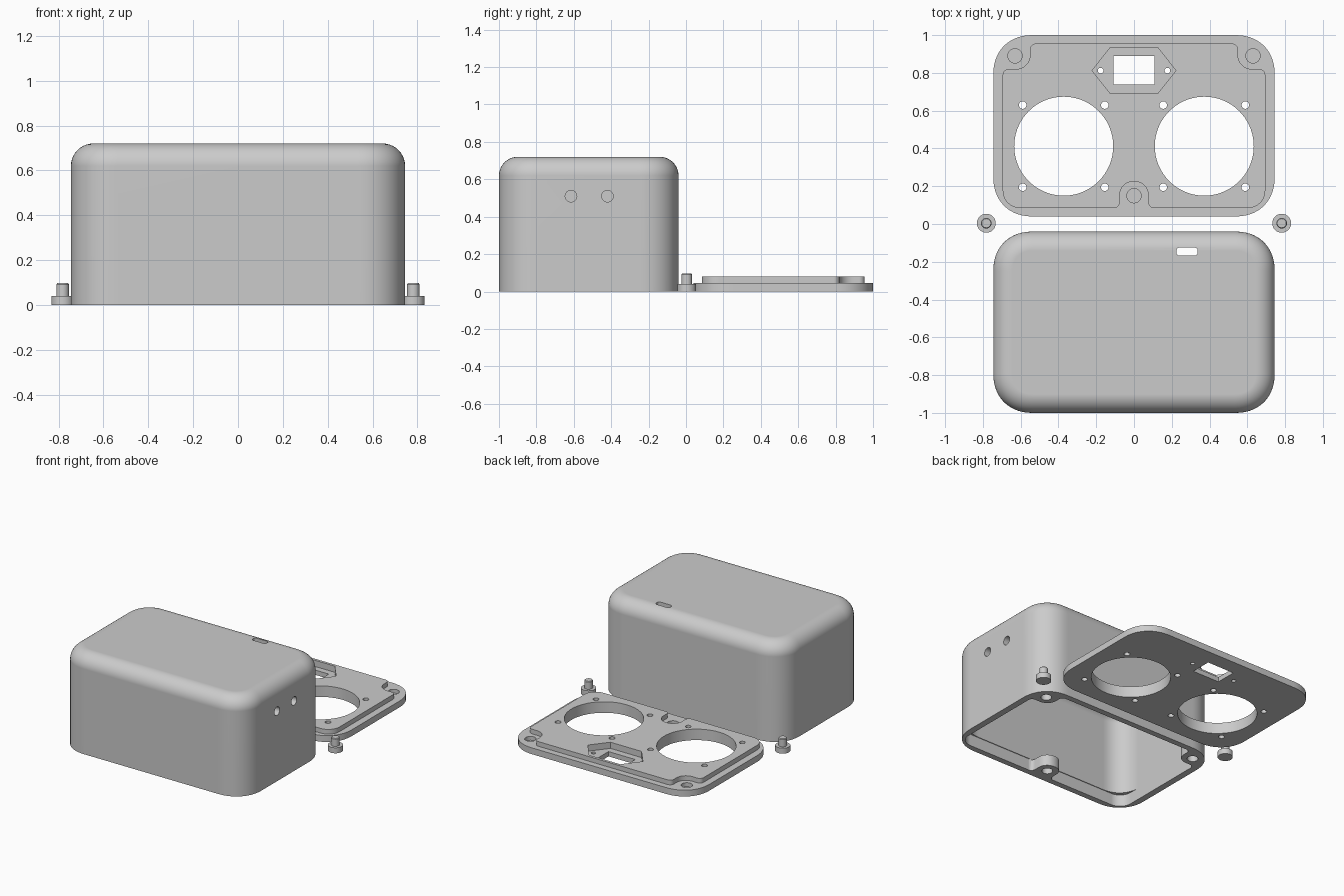
import bpy, bmesh, math
from mathutils import Vector

if "Cube" in bpy.data.objects:
    bpy.data.objects.remove(bpy.data.objects["Cube"])

grey = bpy.data.materials.new("plain_grey")
grey.diffuse_color = (0.6, 0.6, 0.6, 1)
grey.use_nodes = True
grey.node_tree.nodes["Principled BSDF"].inputs["Base Color"].default_value = grey.diffuse_color


def loft(name, rings):
    """Solid through a stack of (outline, z) rings with equal point counts."""
    bm = bmesh.new()
    loops = [[bm.verts.new((x, y, z)) for x, y in pts] for pts, z in rings]
    n = len(loops[0])
    bm.faces.new(loops[0][::-1])
    bm.faces.new(loops[-1])
    for a, b in zip(loops, loops[1:]):
        for i in range(n):
            j = (i + 1) % n
            bm.faces.new((a[i], a[j], b[j], b[i]))
    bmesh.ops.recalc_face_normals(bm, faces=bm.faces)
    mesh = bpy.data.meshes.new(name)
    bm.to_mesh(mesh)
    bm.free()
    mesh.materials.append(grey)
    ob = bpy.data.objects.new(name, mesh)
    bpy.context.collection.objects.link(ob)
    return ob


def prism(name, pts, z0, z1):
    return loft(name, [(pts, z0), (pts, z1)])


def circle(x, y, r, n=32):
    return [(x + r * math.cos(2 * math.pi * i / n), y + r * math.sin(2 * math.pi * i / n))
            for i in range(n)]


def rect(x0, x1, y0, y1):
    return [(x0, y0), (x1, y0), (x1, y1), (x0, y1)]


def rounded(corners, seg=8):
    """Round the right-angled corners of a polygon given as (x, y, radius)."""
    out = []
    for i, (x, y, r) in enumerate(corners):
        p = Vector((x, y))
        u = (Vector(corners[i - 1][:2]) - p).normalized()
        v = (Vector(corners[(i + 1) % len(corners)][:2]) - p).normalized()
        for k in range(seg + 1):
            a = math.pi / 2 * k / seg
            q = p + (u + v) * r - v * r * math.cos(a) - u * r * math.sin(a)
            out.append((q.x, q.y))
    return out


def body_outline(cy, inset=0.0, seg=14):
    """Case footprint with soft corners."""
    hx, hy, r, e = 0.745 - inset, 0.48 - inset, 0.21 - inset, 2 / 2.2
    out = []
    for sx, sy, flip in ((1, 1, 0), (-1, 1, 1), (-1, -1, 0), (1, -1, 1)):
        for k in range(seg + 1):
            a = math.pi / 2 * ((seg - k) if flip else k) / seg
            c, s = max(math.cos(a), 0) ** e, max(math.sin(a), 0) ** e
            out.append((sx * (hx - r + r * c), cy + sy * (hy - r + r * s)))
    return out


def domed(name, cy, inset, z0, z1, r, seg=10):
    """Footprint raised to z1 with a rounded top edge."""
    rings = [(body_outline(cy, inset), z0)]
    for k in range(seg + 1):
        a = math.pi / 2 * k / seg
        rings.append((body_outline(cy, inset + r * (1 - math.cos(a))), z1 - r + r * math.sin(a)))
    return loft(name, rings)


def combine(ob, others, op="DIFFERENCE"):
    for other in others:
        m = ob.modifiers.new("cut", "BOOLEAN")
        m.operation, m.object, m.solver = op, other, "EXACT"
        bpy.context.view_layer.objects.active = ob
        bpy.ops.object.modifier_apply(modifier=m.name)
        bpy.data.objects.remove(other)


def finish(ob):
    bpy.ops.object.select_all(action="DESELECT")
    ob.select_set(True)
    bpy.context.view_layer.objects.active = ob
    bpy.ops.object.shade_smooth_by_angle(angle=math.radians(30))
    m = ob.modifiers.new("even_shading", "WEIGHTED_NORMAL")
    m.keep_sharp = True


def lip_outline(dy=0.0, g=0.0):
    """Locating lip outline with notches for three bosses; g grows it outward."""
    x, y0, y1 = 0.695 + g, 0.085 - g, 0.955 + g
    half = [(0.075, 0.225, 0.07), (0.075, y0, 0.03), (x, y0, 0.09),
            (x, 0.82, 0.03), (0.55, 0.82, 0.075), (0.55, y1, 0.03)]
    full = half + [(-a, b, r) for a, b, r in half[::-1]]
    return rounded([(a, b + dy, r) for a, b, r in full])


SHIFT = -1.04                      # from panel to shell
CASE_Y = 0.52
bosses = [(-0.63, 0.89), (0.63, 0.89), (0, 0.15)]

# Hollow shell, open below, with three short bosses inside the rim
shell = domed("enclosure_shell", CASE_Y + SHIFT, 0, 0, 0.72, 0.1)
cuts = [domed("cavity", CASE_Y + SHIFT, 0.047, 0.08, 0.67, 0.06),
        prism("rim_opening", lip_outline(SHIFT, 0.003), -0.02, 0.085)]
cuts += [prism("boss_hole", circle(x, y + SHIFT, 0.036), -0.02, 0.12) for x, y in bosses]
# Slot in the roof
slot = [(x, y, 0.015) for x, y in rect(0.225, 0.337, -0.167, -0.125)]
cuts.append(prism("roof_slot", rounded(slot, 5), 0.6, 0.8))
# Two cable holes in the right wall
for y in (-0.615, -0.42):
    hole = prism("cable_hole", circle(0, 0, 0.031), -0.1, 0.1)
    hole.rotation_euler.y = math.pi / 2
    hole.location = (0.745, y, 0.51)
    cuts.append(hole)
bpy.context.view_layer.update()
combine(shell, cuts)
finish(shell)

# Panel with raised locating lip
panel = prism("speaker_panel", body_outline(CASE_Y), 0, 0.046)
combine(panel, [prism("lip", lip_outline(), 0.02, 0.08)], "UNION")
# Socket recess, opening and screw holes
hexagon = [(0.222, 0.812), (0.125, 0.935), (-0.125, 0.935),
           (-0.222, 0.812), (-0.125, 0.69), (0.125, 0.69)]
cuts = [prism("socket_recess", hexagon, 0.035, 0.2),
        prism("socket_opening", rect(-0.108, 0.108, 0.738, 0.89), -0.1, 0.2)]
cuts += [prism("socket_screw", circle(s * 0.177, 0.812, 0.015, 20), -0.1, 0.2) for s in (-1, 1)]
# Two large round openings, each with four screw holes
for s in (-1, 1):
    cx, cy, d = s * 0.372, 0.412, 0.2175
    cuts.append(prism("round_opening", circle(cx, cy, 0.262, 72), -0.1, 0.2))
    cuts += [prism("screw_hole", circle(cx + i * d, cy + j * d, 0.02, 20), -0.1, 0.2)
             for i in (-1, 1) for j in (-1, 1)]
# Blind sockets under the bosses
cuts += [prism("blind_hole", circle(x, y, 0.038), 0.018, 0.2) for x, y in bosses]
combine(panel, cuts)
finish(panel)

# Two loose pegs: round foot with a pin
for side, s in (("left", -1), ("right", 1)):
    profile = [(0.05, 0), (0.05, 0.04), (0.028, 0.04), (0.028, 0.092), (0.024, 0.097)]
    finish(loft(side + "_peg", [(circle(s * 0.782, 0.004, r), z) for r, z in profile]))
